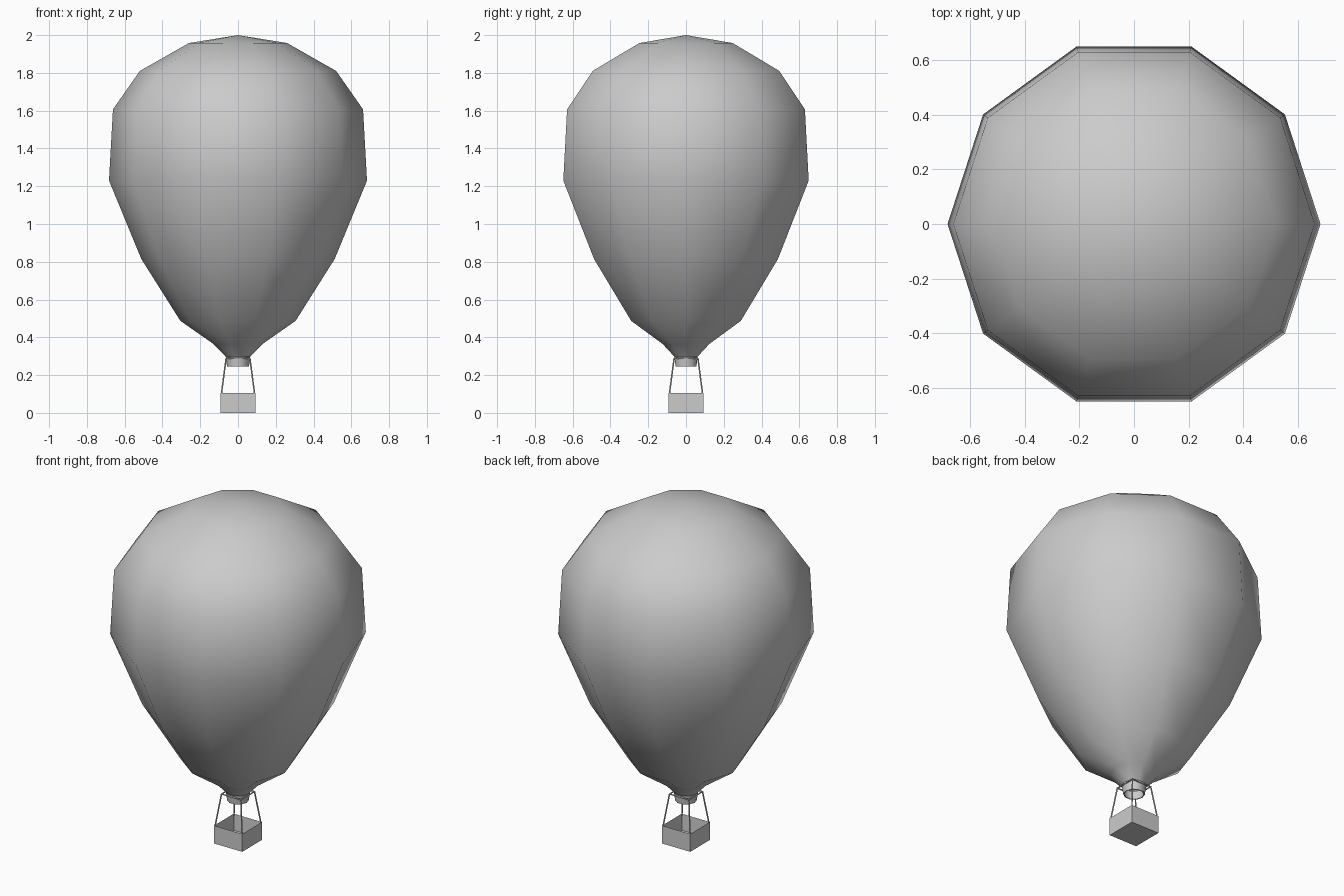
import bpy, bmesh, math
from mathutils import Vector

cube = bpy.data.objects.get("Cube")
if cube:
    bpy.data.objects.remove(cube)

SIDES = 10


def make_material(name, colour):
    mat = bpy.data.materials.new(name)
    mat.use_nodes = True
    mat.diffuse_color = colour
    mat.node_tree.nodes["Principled BSDF"].inputs["Base Color"].default_value = colour
    return mat


grey = make_material("plain grey", (0.6, 0.6, 0.6, 1))


def finish(name, bm, smooth=False):
    bmesh.ops.recalc_face_normals(bm, faces=bm.faces)
    mesh = bpy.data.meshes.new(name)
    bm.to_mesh(mesh)
    bm.free()
    obj = bpy.data.objects.new(name, mesh)
    bpy.context.collection.objects.link(obj)
    mesh.materials.append(grey)
    if smooth:
        bpy.ops.object.select_all(action="DESELECT")
        obj.select_set(True)
        bpy.context.view_layer.objects.active = obj
        bpy.ops.object.shade_smooth_by_angle(angle=math.radians(50))
    return obj


def lathe(name, profile, closed=False):
    """Turn (radius, height) points about the z axis."""
    bm = bmesh.new()
    verts = [bm.verts.new((r, 0, z)) for r, z in profile]
    pairs = list(zip(verts, verts[1:]))
    if closed:
        pairs.append((verts[-1], verts[0]))
    edges = [bm.edges.new(p) for p in pairs]
    bmesh.ops.spin(bm, geom=verts + edges, axis=(0, 0, 1), cent=(0, 0, 0),
                   angle=math.tau, steps=SIDES, use_merge=True)
    bmesh.ops.remove_doubles(bm, verts=bm.verts, dist=0.0005)
    return finish(name, bm, smooth=True)


def rod(name, start, end, radius):
    start, end = Vector(start), Vector(end)
    axis = end - start
    bm = bmesh.new()
    bmesh.ops.create_cone(bm, cap_ends=True, segments=6, radius1=radius,
                          radius2=radius, depth=axis.length)
    bm.transform(axis.to_track_quat("Z", "Y").to_matrix().to_4x4())
    bmesh.ops.translate(bm, verts=bm.verts, vec=(start + end) / 2)
    return finish(name, bm, smooth=True)


# Envelope, open at the mouth
lathe("envelope", [(0, 2.0), (0.26, 1.958), (0.52, 1.81), (0.662, 1.607),
                   (0.683, 1.23), (0.512, 0.815), (0.305, 0.487),
                   (0.13, 0.365), (0.065, 0.298)])

# Tapered collar under the mouth
lathe("mouth_collar", [(0.065, 0.298), (0.058, 0.245),
                       (0.052, 0.245), (0.058, 0.298)], closed=True)

# Basket with open top: inset the lid, then push it down
WIDTH, HEIGHT = 0.184, 0.105
bm = bmesh.new()
bmesh.ops.create_cube(bm, size=1)
bmesh.ops.scale(bm, verts=bm.verts, vec=(WIDTH, WIDTH, HEIGHT))
bmesh.ops.translate(bm, verts=bm.verts, vec=(0, 0, HEIGHT / 2))
lid = [f for f in bm.faces if f.normal.z > 0.9]
bmesh.ops.inset_region(bm, faces=lid, thickness=0.006)
bmesh.ops.translate(bm, verts=lid[0].verts, vec=(0, 0, -0.095))
finish("basket", bm)

# Square burner frame and the four basket rods
corners = [(1, 1), (-1, 1), (-1, -1), (1, -1)]
TOP, FOOT = 0.063, 0.088
for i, (x, y) in enumerate(corners):
    nx, ny = corners[(i + 1) % len(corners)]
    rod(f"frame_bar_{i + 1}", (x * TOP, y * TOP, 0.288), (nx * TOP, ny * TOP, 0.288), 0.004)
    rod(f"basket_rod_{i + 1}", (x * TOP, y * TOP, 0.29), (x * FOOT, y * FOOT, 0.1), 0.004)
